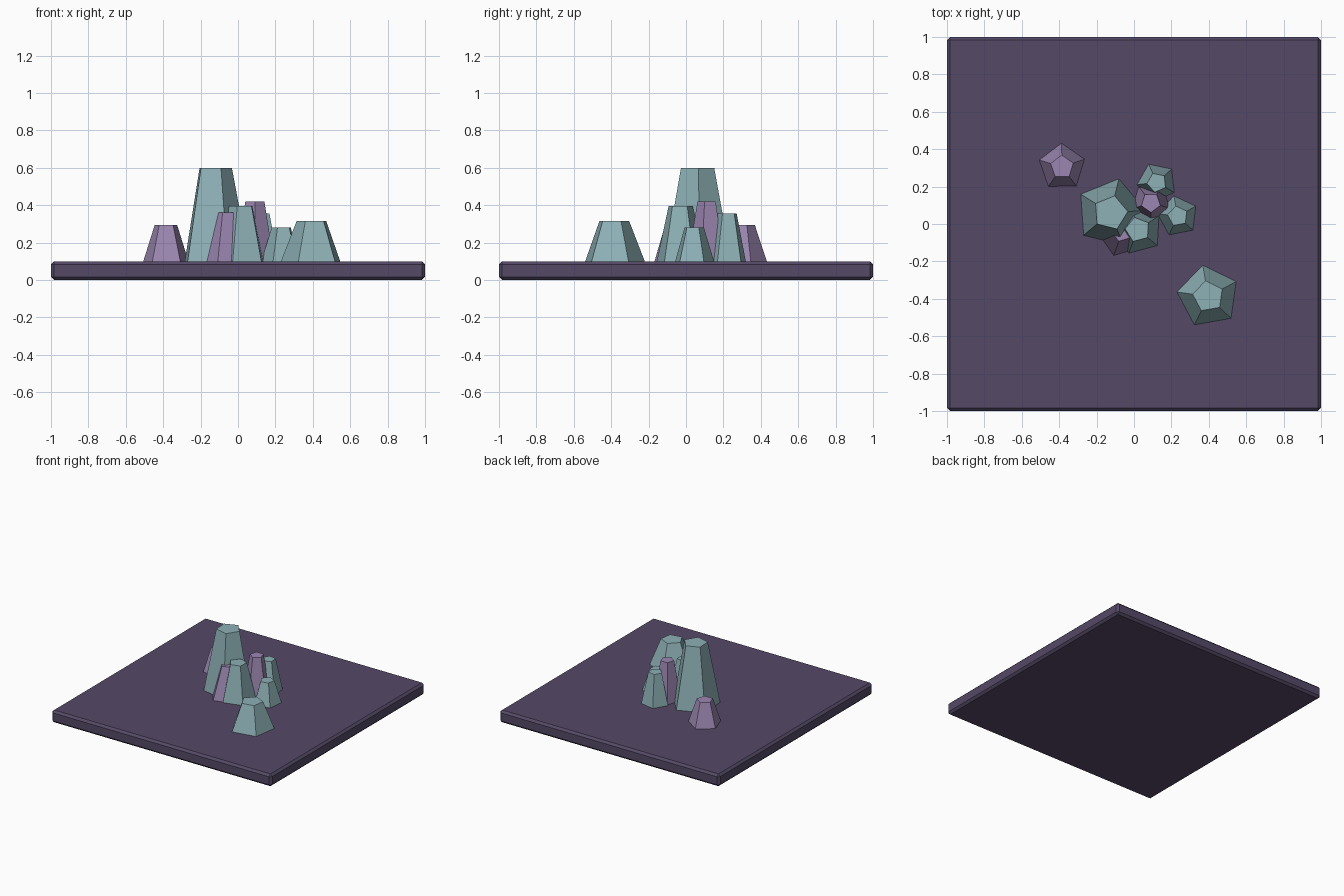
import bpy, math

if "Cube" in bpy.data.objects:
    bpy.data.objects.remove(bpy.data.objects["Cube"])


def material(name, rgb):
    m = bpy.data.materials.new(name)
    m.diffuse_color = (*rgb, 1)
    m.use_nodes = True
    m.node_tree.nodes["Principled BSDF"].inputs["Base Color"].default_value = m.diffuse_color
    return m


STONE = material("dark_stone", (0.09, 0.067, 0.135))
TEAL = material("teal_crystal", (0.27, 0.44, 0.47))
PURPLE = material("purple_crystal", (0.33, 0.24, 0.44))

BASE_TOP = 0.1

# Square base slab with chamfered edges
bpy.ops.mesh.primitive_cube_add(size=1, location=(0, 0, BASE_TOP / 2))
base = bpy.context.object
base.name = "base_slab"
base.scale = (2, 2, BASE_TOP)
bpy.ops.object.transform_apply(location=False, rotation=False, scale=True)
bevel = base.modifiers.new("chamfer", 'BEVEL')
bevel.width = 0.017
bevel.segments = 1
base.data.materials.append(STONE)


def crystal(name, x, y, radius, top, angle, mat):
    """Five-sided tapered crystal; angle is the direction of one corner."""
    height = top - BASE_TOP
    bpy.ops.mesh.primitive_cone_add(
        vertices=5, radius1=radius, radius2=radius / 2, depth=height,
        location=(x, y, BASE_TOP + height / 2),
        rotation=(0, 0, math.radians(angle - 90)))
    ob = bpy.context.object
    ob.name = name
    ob.data.materials.append(mat)


# Central cluster
crystal("tall_crystal", -0.126, 0.06, 0.187, 0.60, 76, TEAL)
crystal("front_crystal", 0.02, -0.03, 0.135, 0.395, 105, TEAL)
crystal("right_crystal", 0.234, 0.042, 0.11, 0.28, 101, TEAL)
crystal("back_crystal", 0.122, 0.222, 0.107, 0.355, 114, TEAL)
crystal("middle_purple_crystal", 0.09, 0.115, 0.107, 0.42, 55, PURPLE)
crystal("front_purple_crystal", -0.056, -0.017, 0.16, 0.36, 107, PURPLE)

# Separate crystals
crystal("lone_teal_crystal", 0.397, -0.387, 0.169, 0.315, 100, TEAL)
crystal("lone_purple_crystal", -0.385, 0.305, 0.127, 0.293, 91, PURPLE)
